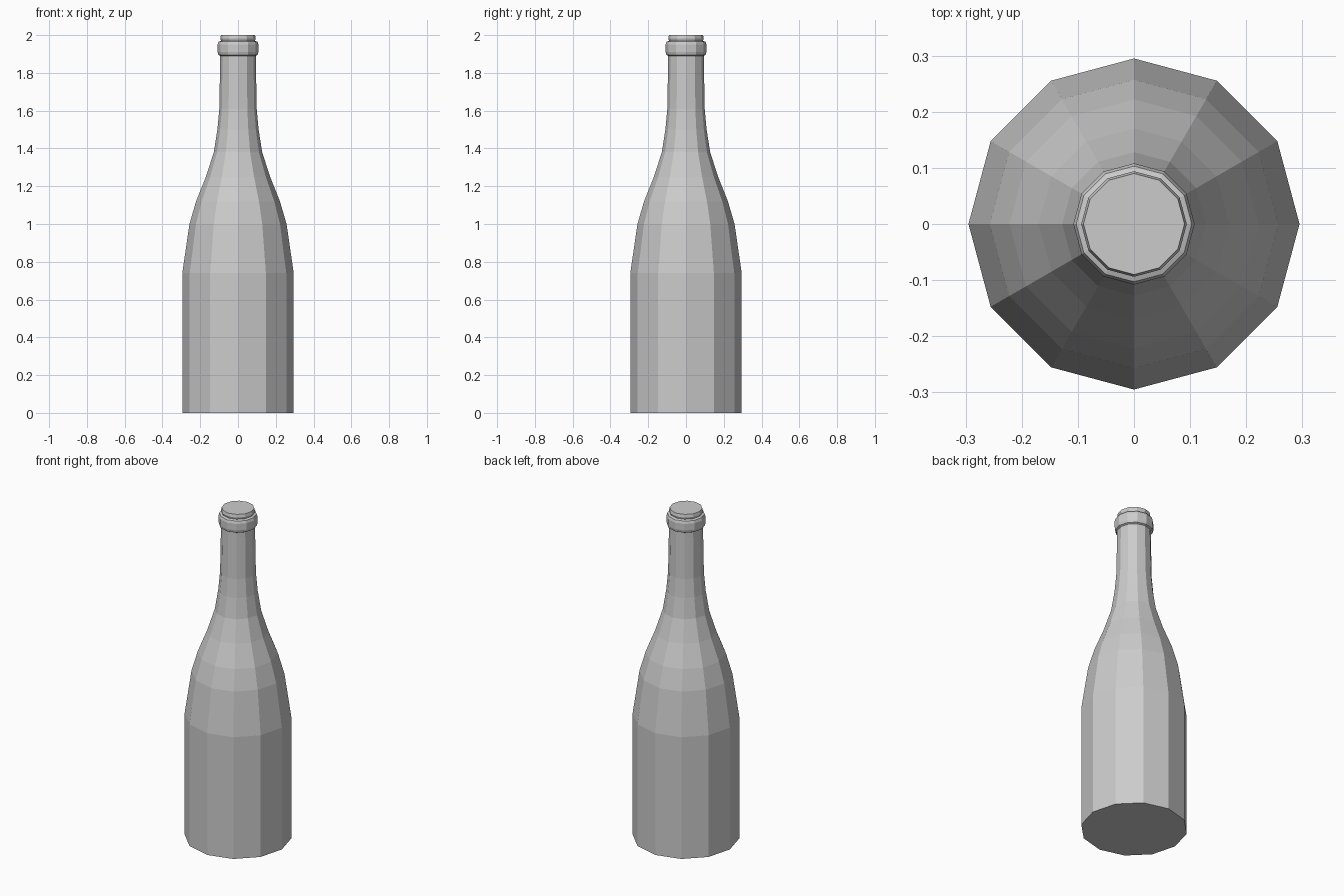
import bpy, bmesh
from math import cos, sin, tau

if "Cube" in bpy.data.objects:
    bpy.data.objects.remove(bpy.data.objects["Cube"])

SIDES = 12


def lathe(name, profile):
    """Spin a (radius, height) profile into a closed, flat-faced solid."""
    bm = bmesh.new()
    rings = [[bm.verts.new((r * cos(tau * i / SIDES), r * sin(tau * i / SIDES), z))
              for i in range(SIDES)] for r, z in profile]
    for low, high in zip(rings, rings[1:]):
        for i in range(SIDES):
            j = (i + 1) % SIDES
            bm.faces.new((low[i], low[j], high[j], high[i]))
    bm.faces.new(rings[0][::-1])
    bm.faces.new(rings[-1])
    mesh = bpy.data.meshes.new(name)
    bm.to_mesh(mesh)
    bm.free()
    obj = bpy.data.objects.new(name, mesh)
    bpy.context.collection.objects.link(obj)
    return obj


# Body, shoulder, neck, lip collar and closed mouth in one continuous profile
lathe("bottle", [
    (0.295, 0.0), (0.295, 0.74),
    (0.257, 1.0), (0.222, 1.12), (0.17, 1.25), (0.128, 1.38),
    (0.109, 1.50), (0.099, 1.61), (0.094, 1.89),
    (0.104, 1.895), (0.108, 1.91), (0.108, 1.95), (0.103, 1.965),
    (0.09, 1.97), (0.094, 1.982), (0.09, 2.0),
])
